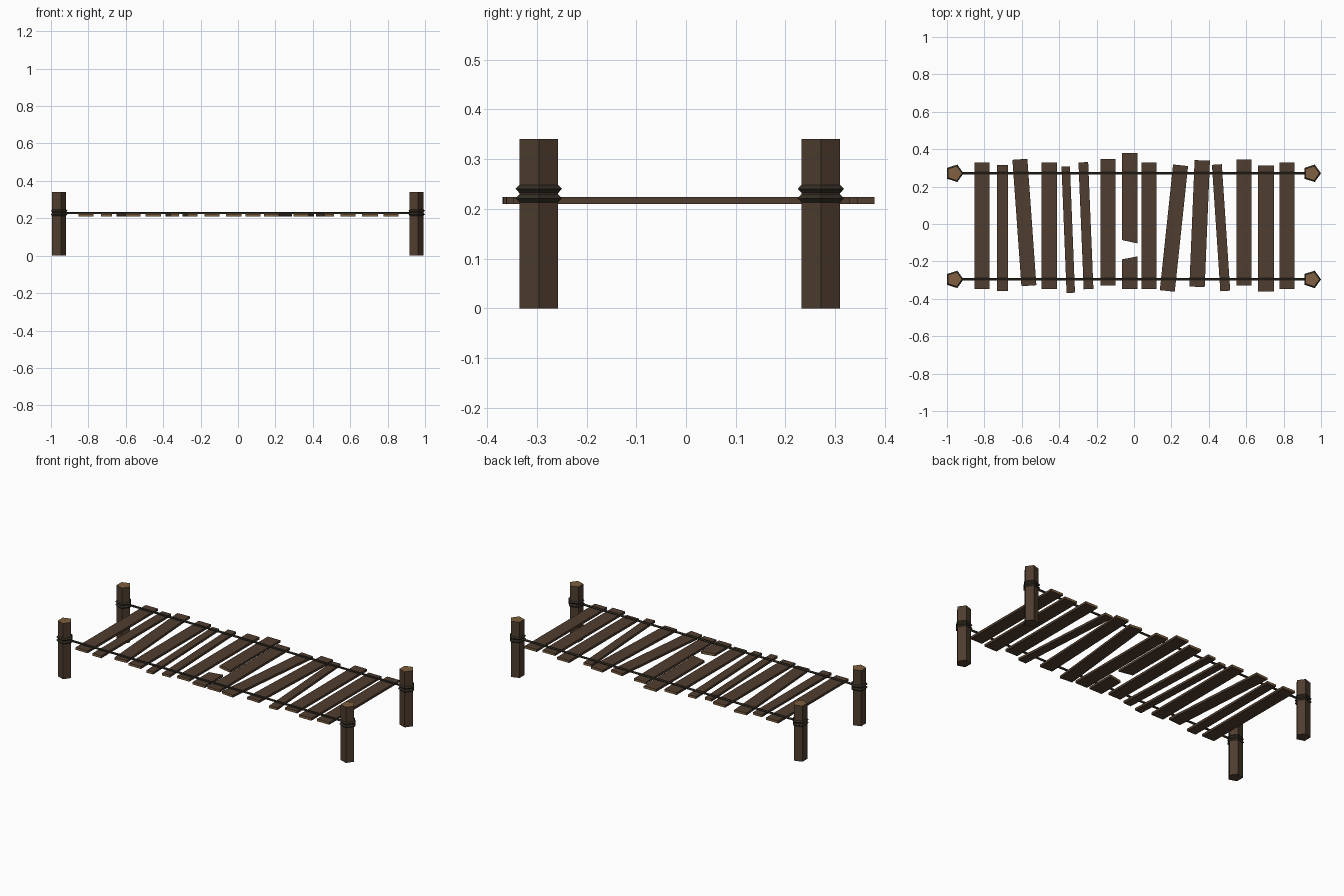
import bpy, bmesh, math
from mathutils import Matrix

if "Cube" in bpy.data.objects:
    bpy.data.objects.remove(bpy.data.objects["Cube"])


def material(name, color):
    m = bpy.data.materials.new(name)
    m.diffuse_color = (*color, 1)
    m.use_nodes = True
    m.node_tree.nodes["Principled BSDF"].inputs["Base Color"].default_value = m.diffuse_color
    return m


WOOD = material("dark wood", (0.078, 0.047, 0.028))
CUT = material("cut wood", (0.21, 0.115, 0.05))
ROPE = material("rope", (0.033, 0.027, 0.018))


def finish(name, bm, mats, rule=None):
    bmesh.ops.recalc_face_normals(bm, faces=bm.faces)
    bm.normal_update()
    if rule:
        for f in bm.faces:
            f.material_index = int(rule(f))
    me = bpy.data.meshes.new(name)
    bm.to_mesh(me)
    bm.free()
    for m in mats:
        me.materials.append(m)
    ob = bpy.data.objects.new(name, me)
    bpy.context.collection.objects.link(ob)
    return ob


def prism(bm, outline, z0, z1):
    f = bm.faces.new([bm.verts.new((x, y, z0)) for x, y in outline])
    top = bmesh.ops.extrude_face_region(bm, geom=[f])["geom"]
    for v in top:
        if isinstance(v, bmesh.types.BMVert):
            v.co.z = z1


def ngon(cx, cy, r, n=5):
    return [(cx + r * math.cos(2 * math.pi * i / n),
             cy + r * math.sin(2 * math.pi * i / n)) for i in range(n)]


def post(name, cx, cy):
    bm = bmesh.new()
    prism(bm, ngon(cx, cy, 0.041), 0, 0.34)
    finish(name, bm, [WOOD, CUT], lambda f: f.normal.z > 0.9)


def lashing(name, cx, cy, z):
    # five-sided rope ring with a diamond section
    bm = bmesh.new()
    loops = [[bm.verts.new((x, y, z + dz)) for x, y in ngon(cx, cy, r)]
             for r, dz in ((0.049, 0), (0.040, 0.009), (0.032, 0), (0.040, -0.009))]
    for a in range(4):
        p, q = loops[a], loops[(a + 1) % 4]
        for i in range(5):
            j = (i + 1) % 5
            bm.faces.new((p[i], p[j], q[j], q[i]))
    finish(name, bm, [ROPE])


def plank(name, top_x, bot_x, w, top_y, bot_y, skew_top=0.0, skew_bot=0.0):
    # board running from (bot_x, bot_y) to (top_x, top_y); skews slant broken ends
    slope = -(top_x - bot_x) / (top_y - bot_y)
    h = w / 2
    st, sb = slope * h + skew_top, slope * h + skew_bot
    bm = bmesh.new()
    prism(bm, [(bot_x - h, bot_y - sb), (bot_x + h, bot_y + sb),
               (top_x + h, top_y + st), (top_x - h, top_y - st)], 0.21, 0.224)
    finish(name, bm, [WOOD, CUT],
           lambda f: abs(f.normal.y) > 0.7)


# posts, lashings and side ropes
for side, y in (("front", -0.296), ("back", 0.271)):
    for end, x in (("left", -0.96), ("right", 0.951)):
        post(f"{side}_{end}_post", x, y)
        for k, z in enumerate((0.221, 0.240)):
            lashing(f"{side}_{end}_lashing_{k + 1}", x, y, z)
    bm = bmesh.new()
    turn = Matrix.Translation((0, y, 0.228)) @ Matrix.Rotation(math.pi / 2, 4, 'Y')
    bmesh.ops.create_cone(bm, cap_ends=True, segments=5, radius1=0.0065,
                          radius2=0.0065, depth=1.9, matrix=turn)
    finish(f"{side}_side_rope", bm, [ROPE])

# planks: back x, front x, width, back y, front y
PLANKS = [
    (-0.813, -0.813, 0.082, 0.33, -0.348),
    (-0.703, -0.703, 0.060, 0.316, -0.358),
    (-0.610, -0.562, 0.080, 0.346, -0.330),
    (-0.454, -0.454, 0.082, 0.33, -0.347),
    (-0.365, -0.338, 0.045, 0.307, -0.368),
    (-0.271, -0.243, 0.052, 0.33, -0.348),
    (-0.139, -0.139, 0.082, 0.348, -0.330),
    (0.080, 0.080, 0.082, 0.33, -0.348),
    (0.249, 0.178, 0.080, 0.314, -0.358),
    (0.365, 0.337, 0.082, 0.340, -0.336),
    (0.443, 0.488, 0.053, 0.318, -0.358),
    (0.588, 0.588, 0.082, 0.346, -0.328),
    (0.706, 0.706, 0.084, 0.314, -0.361),
    (0.818, 0.818, 0.082, 0.33, -0.348),
]
for i, p in enumerate(PLANKS):
    plank(f"plank_{i + 1}", *p)

# snapped plank in two pieces
plank("broken_plank_back", -0.022, -0.022, 0.084, 0.379, -0.095, 0, -0.009)
plank("broken_plank_front", -0.022, -0.022, 0.084, -0.181, -0.348, 0.008, 0)
